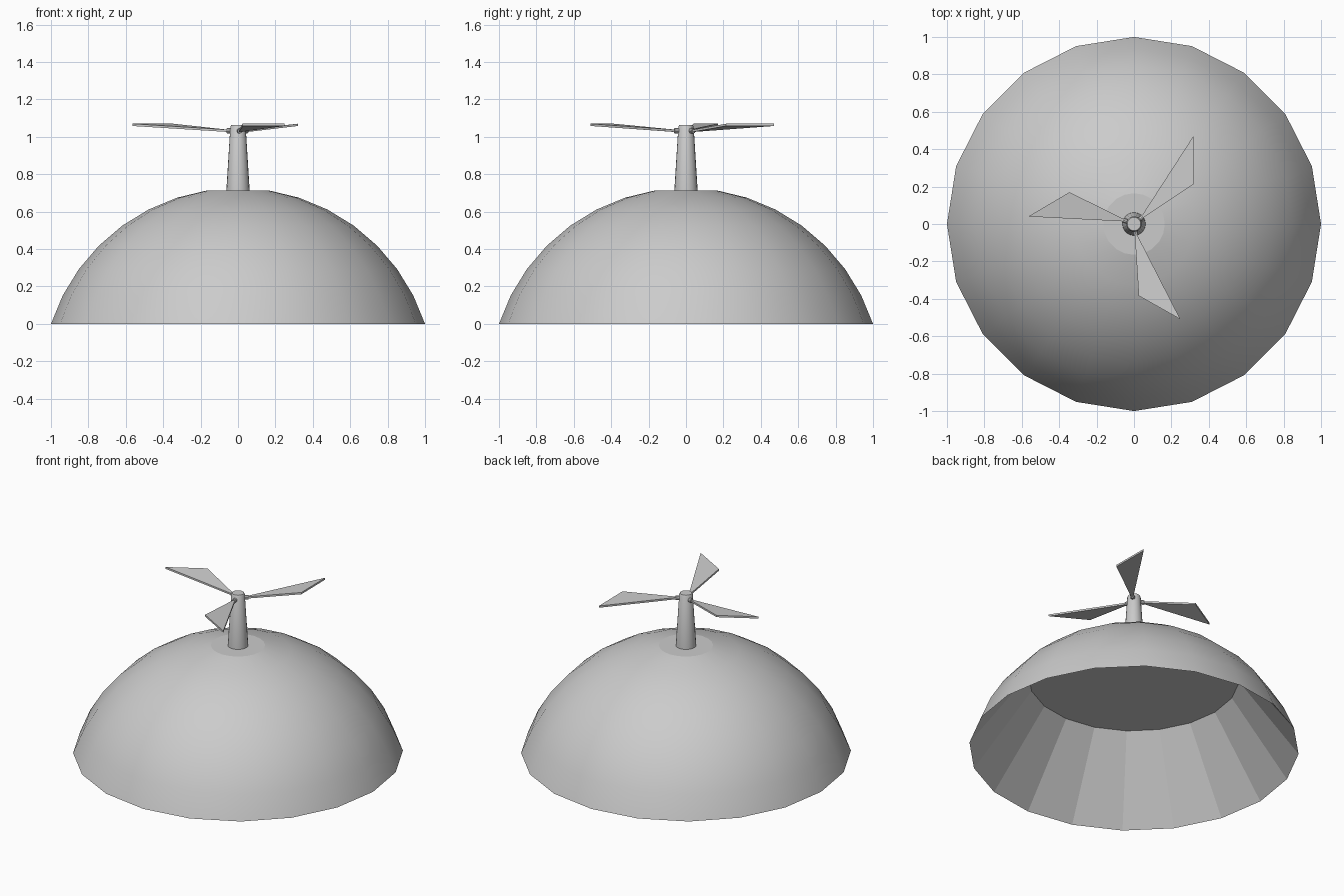
import bpy, bmesh, math
from mathutils import Matrix, Vector

if "Cube" in bpy.data.objects:
    bpy.data.objects.remove(bpy.data.objects["Cube"])


def finish(bm, name):
    bmesh.ops.recalc_face_normals(bm, faces=bm.faces)
    mesh = bpy.data.meshes.new(name)
    bm.to_mesh(mesh)
    bm.free()
    obj = bpy.data.objects.new(name, mesh)
    bpy.context.collection.objects.link(obj)
    return obj


def lathe(name, profile, sides, smooth_bands):
    """Revolve (radius, z) points about z and cap both ends."""
    bm = bmesh.new()
    rings = [[bm.verts.new((r * math.cos(2 * math.pi * i / sides),
                            r * math.sin(2 * math.pi * i / sides), z))
              for i in range(sides)] for r, z in profile]
    for band, (a, b) in enumerate(zip(rings, rings[1:])):
        for i in range(sides):
            j = (i + 1) % sides
            face = bm.faces.new((a[i], a[j], b[j], b[i]))
            face.smooth = band in smooth_bands
    bm.faces.new(rings[0])
    bm.faces.new(rings[-1])
    return finish(bm, name)


# Cap dome: spherical outside, straight faceted walls and flat ceiling inside
R = 1 / math.sin(math.radians(72))
drop = R * math.cos(math.radians(72))
outer = [(R * math.sin(math.radians(a)), R * math.cos(math.radians(a)) - drop)
         for a in range(72, 0, -9)]
lathe("dome", [(0.64, 0.49)] + outer, 20, range(1, len(outer)))

# Tapered stem with a small rounded top edge
lathe("stem", [(0.062, 0.70), (0.062, 0.717), (0.041, 1.055), (0.036, 1.064)],
      20, (0, 1, 2))

# Three blades, each on a short peg
peg_angle = math.radians(160)
for k in range(3):
    turn = Matrix.Rotation(k * math.radians(120), 4, 'Z')

    bm = bmesh.new()
    outline = [(-0.052, 0.014, 1.038), (-0.565, 0.04, 1.07),
               (-0.345, 0.17, 1.07), (-0.054, 0.026, 1.038)]
    top = [bm.verts.new(p) for p in outline]
    low = [bm.verts.new((x, y, z - 0.012)) for x, y, z in outline]
    bm.faces.new(top)
    bm.faces.new(low[::-1])
    for i in range(4):
        j = (i + 1) % 4
        bm.faces.new((top[i], low[i], low[j], top[j]))
    bm.transform(turn)
    finish(bm, f"blade_{k + 1}")

    bm = bmesh.new()
    direction = Vector((math.cos(peg_angle), math.sin(peg_angle), 0))
    place = (Matrix.Translation(direction * 0.045 + Vector((0, 0, 1.032)))
             @ direction.to_track_quat('Z', 'Y').to_matrix().to_4x4())
    bmesh.ops.create_cone(bm, cap_ends=True, segments=10, radius1=0.014,
                          radius2=0.014, depth=0.035, matrix=turn @ place)
    finish(bm, f"blade_peg_{k + 1}")
